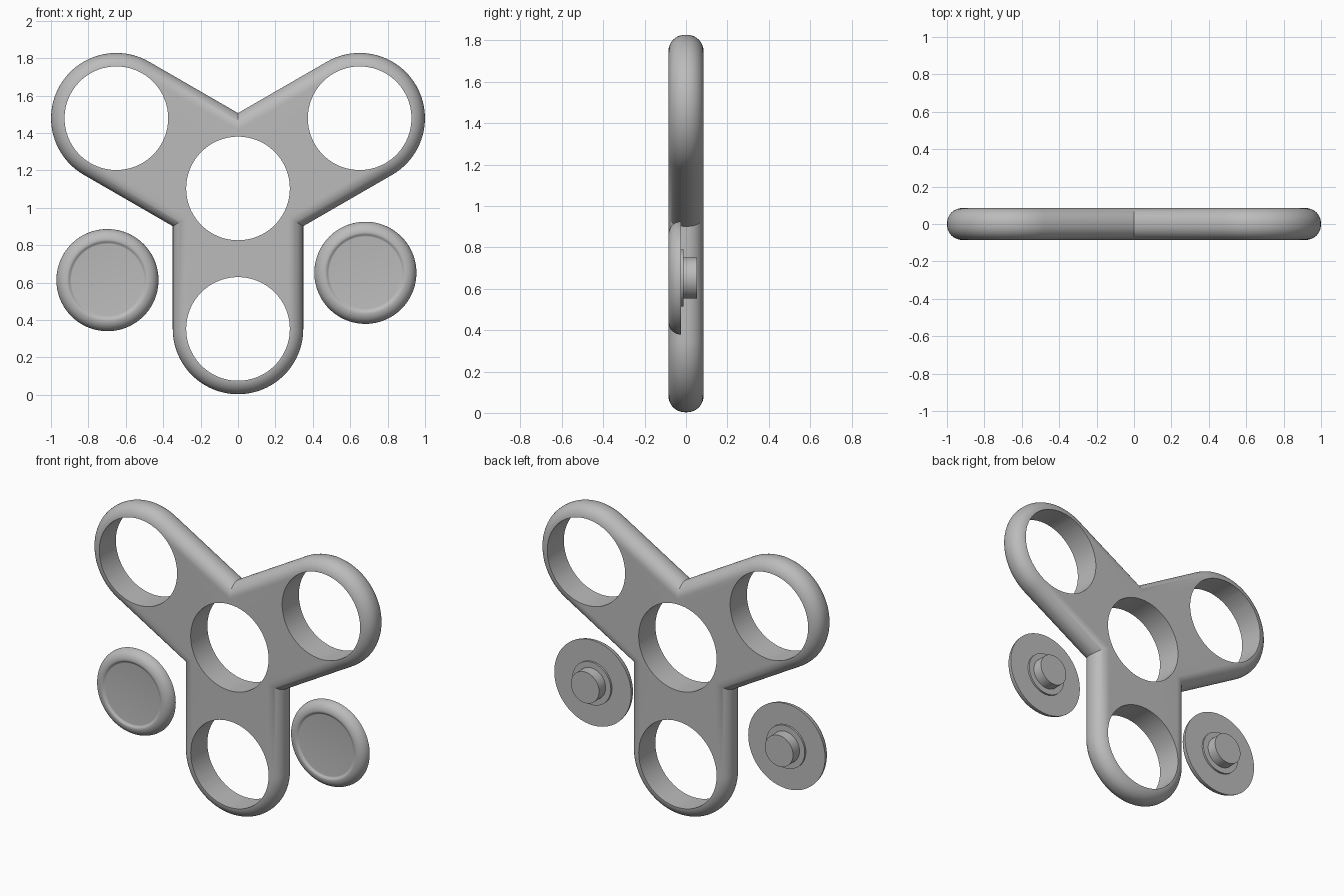
import bpy, bmesh
from math import sin, cos, pi, radians
from mathutils import Matrix

if "Cube" in bpy.data.objects:
    bpy.data.objects.remove(bpy.data.objects["Cube"], do_unlink=True)

CENTRE_Z, ARM, RADIUS, HOLE = 1.103, 0.751, 0.349, 0.277
HALF, FILLET = 0.085, 0.08

grey = bpy.data.materials.new("plain grey")
grey.use_nodes = True
colour = (0.5, 0.5, 0.5, 1)
grey.diffuse_color = colour
grey.node_tree.nodes["Principled BSDF"].inputs["Base Color"].default_value = colour


def make_object(name, bm):
    bmesh.ops.recalc_face_normals(bm, faces=bm.faces)
    mesh = bpy.data.meshes.new(name)
    bm.to_mesh(mesh)
    bm.free()
    mesh.materials.append(grey)
    obj = bpy.data.objects.new(name, mesh)
    bpy.context.collection.objects.link(obj)
    return obj


def smooth(obj, angle=30):
    bpy.ops.object.select_all(action='DESELECT')
    obj.select_set(True)
    bpy.context.view_layer.objects.active = obj
    bpy.ops.object.shade_smooth_by_angle(angle=radians(angle))


def loft(bm, rings):
    loops = [[bm.verts.new(p) for p in ring] for ring in rings]
    n = len(loops[0])
    for a, b in zip(loops, loops[1:]):
        for i in range(n):
            j = (i + 1) % n
            bm.faces.new((a[i], a[j], b[j], b[i]))
    bm.faces.new(loops[0])
    bm.faces.new(loops[-1])


def outline(r, y, steps=48):
    """Three round-ended arms meeting in sharp inner corners."""
    pts = []
    for k in range(3):
        d = radians(30 + 120 * k)
        for i in range(steps + 1):
            a = d - pi / 2 + pi * i / steps
            pts.append((ARM * cos(d) + r * cos(a), y,
                        CENTRE_Z + ARM * sin(d) + r * sin(a)))
        corner = r / sin(pi / 3)
        pts.append((corner * cos(d + pi / 3), y, CENTRE_Z + corner * sin(d + pi / 3)))
    return pts


# Three-armed body with rounded outer edges
rings = []
for side in (-1, 1):
    arc = [pi / 2 * i / 12 for i in range(13)]
    for a in (reversed(arc) if side < 0 else arc):
        rings.append(outline(RADIUS - FILLET * (1 - cos(a)),
                             side * (HALF - FILLET + FILLET * sin(a))))
bm = bmesh.new()
loft(bm, rings)
body = make_object("three_arm_body", bm)

# Round through holes: one in the middle, one in each arm
bm = bmesh.new()
hubs = [(0, CENTRE_Z)] + [(ARM * cos(radians(d)), CENTRE_Z + ARM * sin(radians(d)))
                          for d in (30, 150, 270)]
for x, z in hubs:
    place = Matrix.Translation((x, 0, z)) @ Matrix.Rotation(pi / 2, 4, 'X')
    bmesh.ops.create_cone(bm, cap_ends=True, segments=96, radius1=HOLE,
                          radius2=HOLE, depth=0.5, matrix=place)
cutter = make_object("hole_cutter", bm)
cutter.hide_render = True
cut = body.modifiers.new("holes", 'BOOLEAN')
cut.operation, cut.solver, cut.object = 'DIFFERENCE', 'EXACT', cutter
bpy.context.view_layer.objects.active = body
bpy.ops.object.modifier_apply(modifier=cut.name)
bpy.data.objects.remove(cutter, do_unlink=True)
smooth(body)

# Finger caps: dished front, rounded rim, stepped peg at the back
RIM = 0.273
profile = [(0.193, -0.075), (0.197, -0.0755), (0.202, -0.079), (0.207, -0.083)]
profile += [(RIM - 0.06 + 0.06 * sin(a), -0.025 - 0.06 * cos(a))
            for a in (pi / 2 * i / 12 for i in range(13))]
profile += [(0.137, -0.025), (0.137, -0.013), (0.1, -0.013), (0.1, 0.053)]
for name, x, z in (("right_cap", -0.698, 0.613), ("left_cap", 0.681, 0.652)):
    bm = bmesh.new()
    loft(bm, [[(x + r * cos(2 * pi * i / 96), y, z + r * sin(2 * pi * i / 96))
               for i in range(96)] for r, y in profile])
    smooth(make_object(name, bm), 35)
